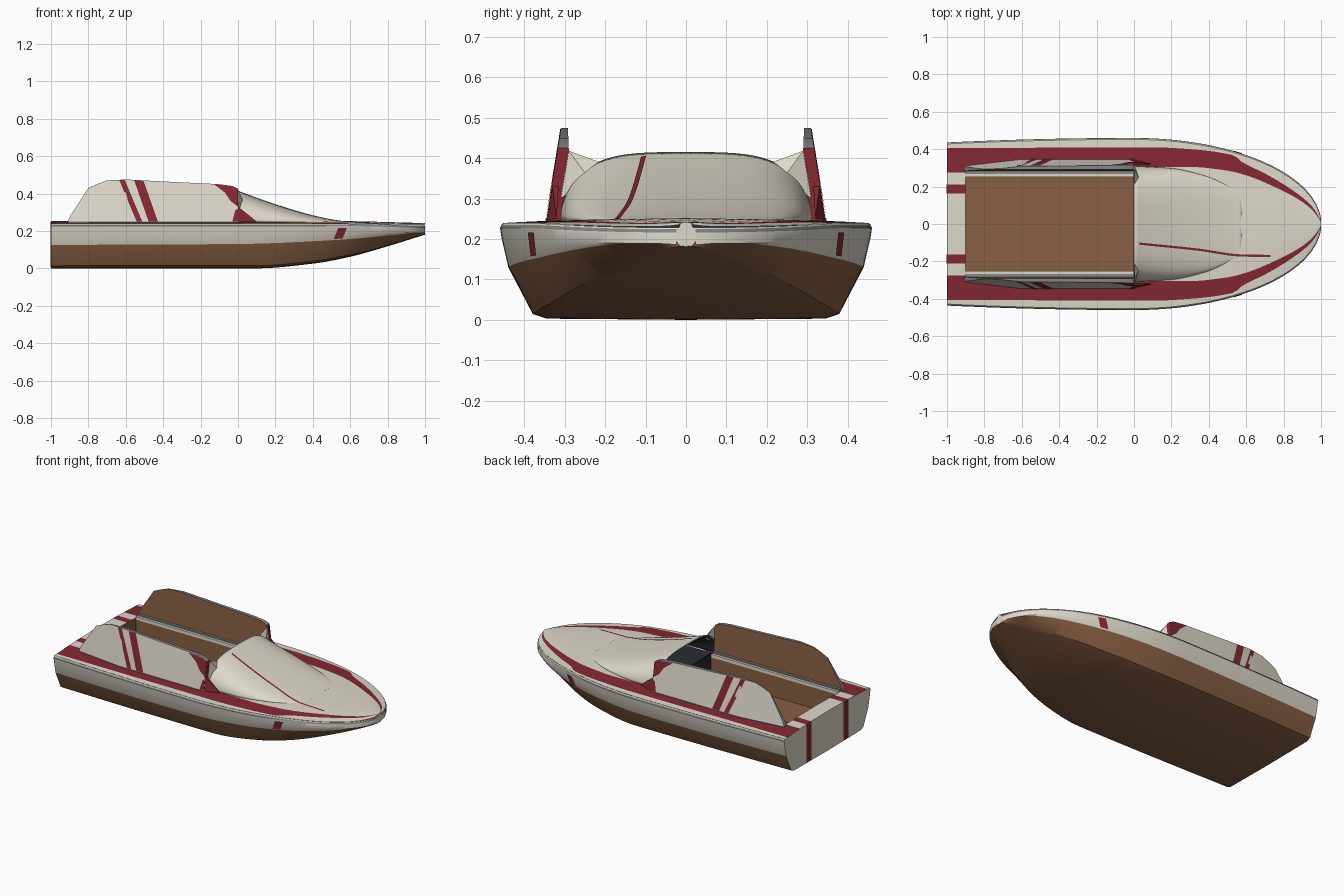
import bpy, math
from mathutils import Vector

cube = bpy.data.objects.get("Cube")
if cube:
    bpy.data.objects.remove(cube, do_unlink=True)


def material(name, r, g, b):
    m = bpy.data.materials.new(name)
    m.use_nodes = True
    m.diffuse_color = (r, g, b, 1)
    m.node_tree.nodes["Principled BSDF"].inputs["Base Color"].default_value = (r, g, b, 1)
    return m


CREAM = material("cream", .73, .69, .6)
RED = material("deep red", .232, .021, .032)
BROWN = material("brown", .245, .115, .055)
DARK = material("charcoal", .021, .025, .03)
GREY = material("trim grey", .23, .25, .25)
MATS = [CREAM, RED, BROWN, DARK, GREY]
parts = []


def mesh(name, verts, faces, rule):
    """Mesh object whose face colours come from a material or rule(polygon)."""
    me = bpy.data.meshes.new(name)
    me.from_pydata([tuple(v) for v in verts], [], faces)
    for m in MATS:
        me.materials.append(m)
    for p in me.polygons:
        p.material_index = MATS.index(rule(p) if callable(rule) else rule)
    ob = bpy.data.objects.new(name, me)
    bpy.context.collection.objects.link(ob)
    parts.append(ob)
    return ob


def grid(name, rows, rule, keep=lambda i, j: True):
    """Quad surface through rows of points; rule(i, j) gives the colour."""
    n = len(rows[0])
    cells = [(i, j) for i in range(len(rows) - 1) for j in range(n - 1) if keep(i, j)]
    faces = [(i*n + j, (i + 1)*n + j, (i + 1)*n + j + 1, i*n + j + 1) for i, j in cells]
    pick = (lambda p: rule(*cells[p.index])) if callable(rule) else rule
    return mesh(name, [v for r in rows for v in r], faces, pick)


def box(name, x, y, z, mat):
    verts = [(a, b, c) for a in x for b in y for c in z]
    mesh(name, verts, [(0, 1, 3, 2), (4, 6, 7, 5), (0, 4, 5, 1),
                       (2, 3, 7, 6), (0, 2, 6, 4), (1, 5, 7, 3)], mat)


def curve(*knots):
    """Smooth monotone interpolation through (x, value) knots."""
    s = [(b[1] - a[1])/(b[0] - a[0]) for a, b in zip(knots, knots[1:])]
    t = [s[0]] + [2*a*b/(a + b) if a*b > 0 else 0 for a, b in zip(s, s[1:])] + [s[-1]]

    def f(x):
        i = max(k for k in range(len(s)) if k == 0 or knots[k][0] <= x)
        h = knots[i + 1][0] - knots[i][0]
        u = (x - knots[i][0])/h
        return (knots[i][1]*(1 + 2*u)*(1 - u)**2 + t[i]*h*u*(1 - u)**2
                + knots[i + 1][1]*u*u*(3 - 2*u) + t[i + 1]*h*u*u*(u - 1))
    return f


def beam(x):
    """Half width: nearly straight aft, elliptical bow."""
    return .46 - .024*x*x if x < 0 else .46*math.sqrt(1 - .997*x*x)


# Hull lines along the length
sheer = curve((-1, .239), (.5, .239), (1, .228))
chine = curve((-1, .125), (0, .13), (.5, .15), (1, .195))
keel = curve((-1, 0), (.1, 0), (.4, .025), (.6, .062), (.8, .118), (1, .18))
bottom = curve((-1, .335), (.1, .345), (.3, .325), (.5, .28), (.7, .2), (.9, .085), (1, .006))
stripe_out = curve((-1, .405), (.1, .41), (.3, .4), (.53, .368), (.58, .33), (.7, .27),
                   (.8, .212), (.9, .142), (.96, .085), (1, .014))
stripe_in = curve((-1, .275), (0, .275), (.15, .305), (.3, .305), (.5, .285), (.6, .26),
                  (.8, .175), (.9, .118), (.96, .068), (1, .01))
xs = [-1 + i*.025 for i in range(80)] + [.99, .996, 1]


def deck_z(x, y):
    return sheer(x) + .014*max(0, 1 - (y/beam(x))**2)


def hull_row(x):
    w, z, k, b, c = beam(x), sheer(x), keel(x), bottom(x), chine(x)
    half = [(w - .008, z), (w - .004, z - .004), (w, z - .012), (w*.99, z - .04),
            (w*.955, c), (b + .36*(w*.955 - b), k + .11*(c - k)), (b, k + .003)]
    return [(x, y, h) for y, h in half] + [(x, 0, k)] + [(x, -y, h) for y, h in half[::-1]]


def deck_row(x):
    s = stripe_in(x)
    half = [beam(x) - .008, stripe_out(x), s, s*.77, s*.59]
    return [(x, y, deck_z(x, y)) for y in [-y for y in half] + [0] + half[::-1]]


def hull_colour(i, j):
    j = min(j, 13 - j)
    return GREY if j == 1 else CREAM if j < 4 else BROWN


def deck_colour(i, j):
    j, x = min(j, 9 - j), xs[i] + .01
    if j == 1 or (j == 3 and x < -.9):
        return RED
    return DARK if j > 2 and 0 < x < .45 else CREAM


hull, deck = [hull_row(x) for x in xs], [deck_row(x) for x in xs]
grid("hull", hull, hull_colour)
grid("deck", deck, deck_colour,
     lambda i, j: not (-.9 < xs[i] + .01 < 0 and 2 <= j <= 7))
for name, i, flip in (("transom", 0, 1), ("bow_cap", -1, -1)):
    ring = (hull[i] + deck[i][1:-1])[::flip]
    mesh(name, ring, [tuple(range(len(ring)))], CREAM)

# Cockpit tub
box("cockpit_floor", (-.9, .02), (-.275, .275), (.09, .1), BROWN)
box("cockpit_back", (-.91, -.9), (-.275, .275), (.09, .246), BROWN)
box("dashboard", (0, .01), (-.275, .275), (.09, .25), DARK)
box("dashboard_shelf", (.005, .3), (-.265, .265), (.246, .257), DARK)

# Raised foredeck cowl, open at the back
cowl_width = curve((0, .31), (.2, .298), (.38, .258), (.48, .215), (.58, .15))


def cowl_z(x, y):
    rise = .163*max(0, 1 - x/.58)**1.4
    t = min(1, abs(y)/cowl_width(min(x, .58)))
    return deck_z(x, y) + rise*math.sqrt(1 - t**4) - .001


rows = []
for i in range(30):
    x = .58*i/29
    ys = [cowl_width(x)*math.sin(math.pi*(j/40 - .5)) for j in range(41)]
    rows.append([(x, y, cowl_z(x, y)) for y in ys])
cowl = grid("cowl", rows, CREAM)
solid = cowl.modifiers.new("shell", "SOLIDIFY")
solid.thickness, solid.offset = .008, -1
solid.material_offset, solid.material_offset_rim = 3, 4

# Thin painted line on the cowl
line = curve((.03, -.105), (.35, -.138), (.57, -.168), (.73, -.171))
rows = []
for i in range(36):
    x = .03 + .02*i
    rows.append([(x, y, max(cowl_z(x, y), deck_z(x, y)) + .003)
                 for y in (line(x) - .006, line(x) + .006)])
grid("cowl_line", rows, RED)

# Side screens: wedge panels with a brown inner face, given as (x, top height)
stations = [(-.91, .25), (-.9, .275), (-.8, .43), (-.75, .452), (-.7, .47), (-.6, .475),
            (-.35, .462), (-.1, .45), (-.03, .44), (0, .425)]


def outer_y(x, z):
    return .345 - (z - .25)*.16 - .035*max(0, (-.6 - x)/.3)


def inner_y(z):
    return .283 + (z - .25)*.04


marks = {"thin_stripe": [(-.635, .472), (-.605, .472), (-.512, .25), (-.542, .25)],
         "wide_stripe": [(-.555, .47), (-.505, .468), (-.428, .25), (-.478, .25)],
         "front_flash": [(-.13, .45), (-.03, .438), (0, .424), (0, .33), (-.04, .36),
                         (-.07, .405)],
         "lower_flash": [(-.03, .25), (-.015, .31), (0, .32), (0, .25)]}

for side, s in (("left", 1), ("right", -1)):
    def turn(seq):
        return tuple(seq)[::-s]

    def span(a, b):
        return tuple(sorted((s*a, s*b)))

    # Screen shell, closed by a red front edge
    rows = []
    for x, top in stations:
        section = [(outer_y(x, .245), .245), (outer_y(x, top), top),
                   (inner_y(top), top), (inner_y(.245), .245)]
        rows.append(turn((x, s*y, z) for y, z in section))
    faces_out = (BROWN, GREY, CREAM)[::s]
    grid(side + "_screen", rows, lambda i, j: faces_out[j])
    mesh(side + "_screen_front", rows[-1], [(0, 1, 2, 3)], RED)
    for name, pts in marks.items():
        verts = [(x, s*(outer_y(x, z) + .002), z) for x, z in pts]
        mesh(side + "_" + name, verts, [turn(reversed(range(len(pts))))], RED)

    # Coaming, trim rails and inner wall
    box(side + "_coaming", (-.9, 0), span(.252, .285), (.235, .255), CREAM)
    box(side + "_inner_rail", (-.9, 0), span(.268, .284), (.25, .263), GREY)
    box(side + "_inner_wall", (-.9, 0), span(.255, .275), (.09, .24), BROWN)
    grid(side + "_outer_rail", [turn((x, s*(outer_y(x, .25) + .003), z) for z in (.243, .251))
                                for x, top in stations], GREY)

    # Joints between screen and cowl
    mesh(side + "_cowl_flange", [(.004, s*.2, .385), (.004, s*.29, .418), (.004, s*.31, .3),
                                 (.03, s*.24, .35)], [turn((0, 1, 3)), turn((1, 2, 3))], CREAM)
    mesh(side + "_red_fairing", [(0, s*.343, .246), (0, s*.33, .33), (.1, s*.32, .25),
                                 (0, s*.315, .33)], [turn((0, 1, 2)), turn((1, 3, 2))], RED)

    # Painted hull and transom bands
    rows = []
    for u in (0, .5, 1):
        row = []
        for t in (.08, .5, .85):
            x = .51 + .047*u + .03*t
            c, w = Vector((beam(x)*.955, chine(x))), Vector((beam(x), sheer(x) - .012))
            y, z = c.lerp(w, t)
            row.append((x, s*(y + .005), z))
        rows.append(row[::-s])
    grid(side + "_hull_band", rows, RED)
    box(side + "_transom_band", (-1.002, -.999), span(.163, .212), (.006, .248), RED)

# Smooth shading with crisp edges
bpy.ops.object.select_all(action="DESELECT")
for ob in parts:
    ob.select_set(True)
bpy.context.view_layer.objects.active = parts[0]
bpy.ops.object.shade_smooth_by_angle(angle=math.radians(30))
